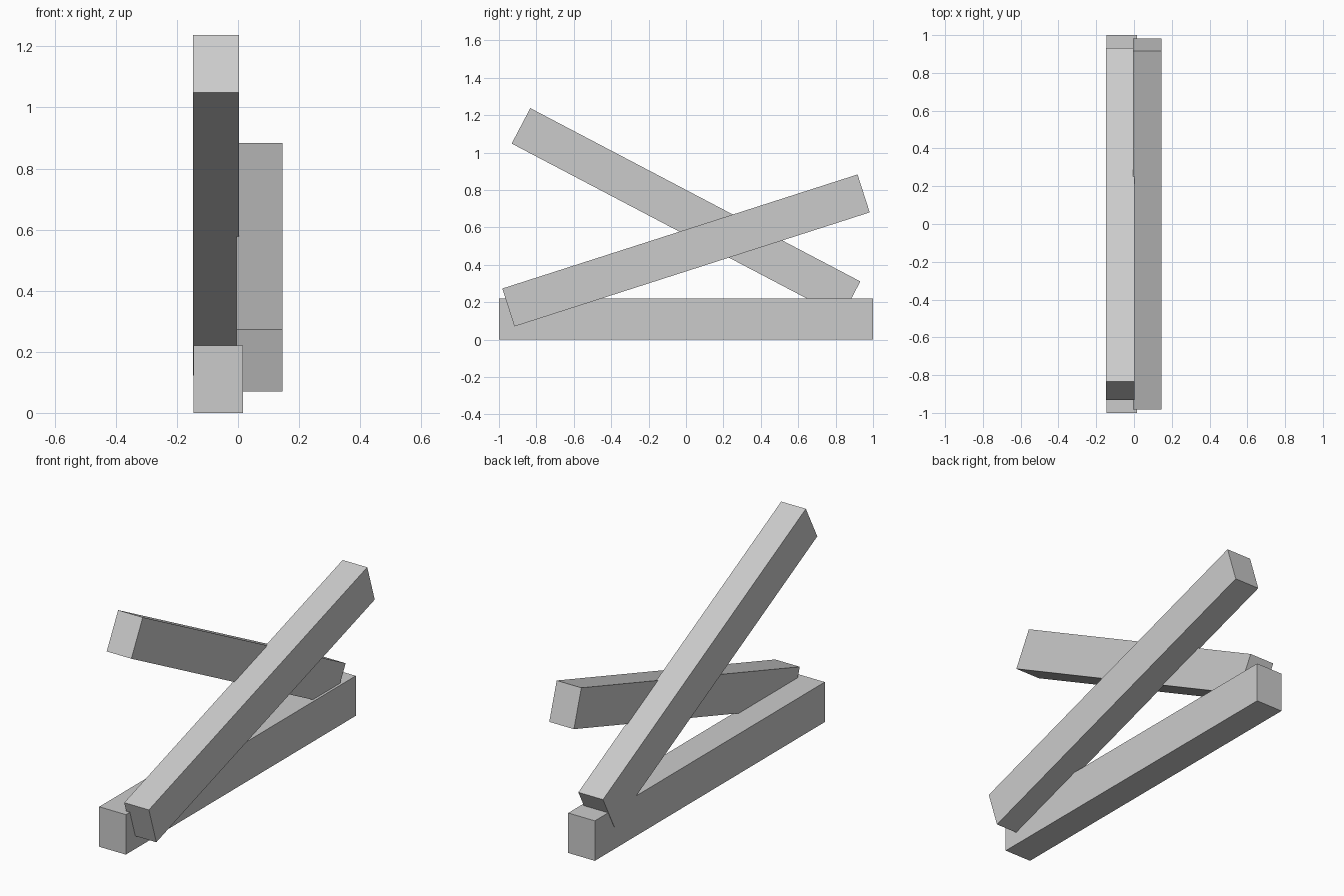
import bpy
from math import radians

if "Cube" in bpy.data.objects:
    bpy.data.objects.remove(bpy.data.objects["Cube"])


def beam(name, x0, x1, z, length, height, tilt):
    """Box beam running along y, tilted about the x axis."""
    bpy.ops.mesh.primitive_cube_add(size=1, location=((x0 + x1) / 2, 0, z))
    ob = bpy.context.object
    ob.name = name
    ob.scale = (x1 - x0, length, height)
    ob.rotation_euler = (radians(tilt), 0, 0)
    return ob


# Beam lying on the ground
beam("ground_beam", -0.145, 0.017, 0.11, 2.0, 0.22, 0)
# Steep beam, high at the front and resting on the ground beam at the back
beam("steep_beam", -0.147, 0.003, 0.68, 1.993, 0.214, -27.7)
# Shallow beam leaning alongside, high at the back
beam("shallow_beam", -0.005, 0.145, 0.477, 1.995, 0.213, 17.8)
